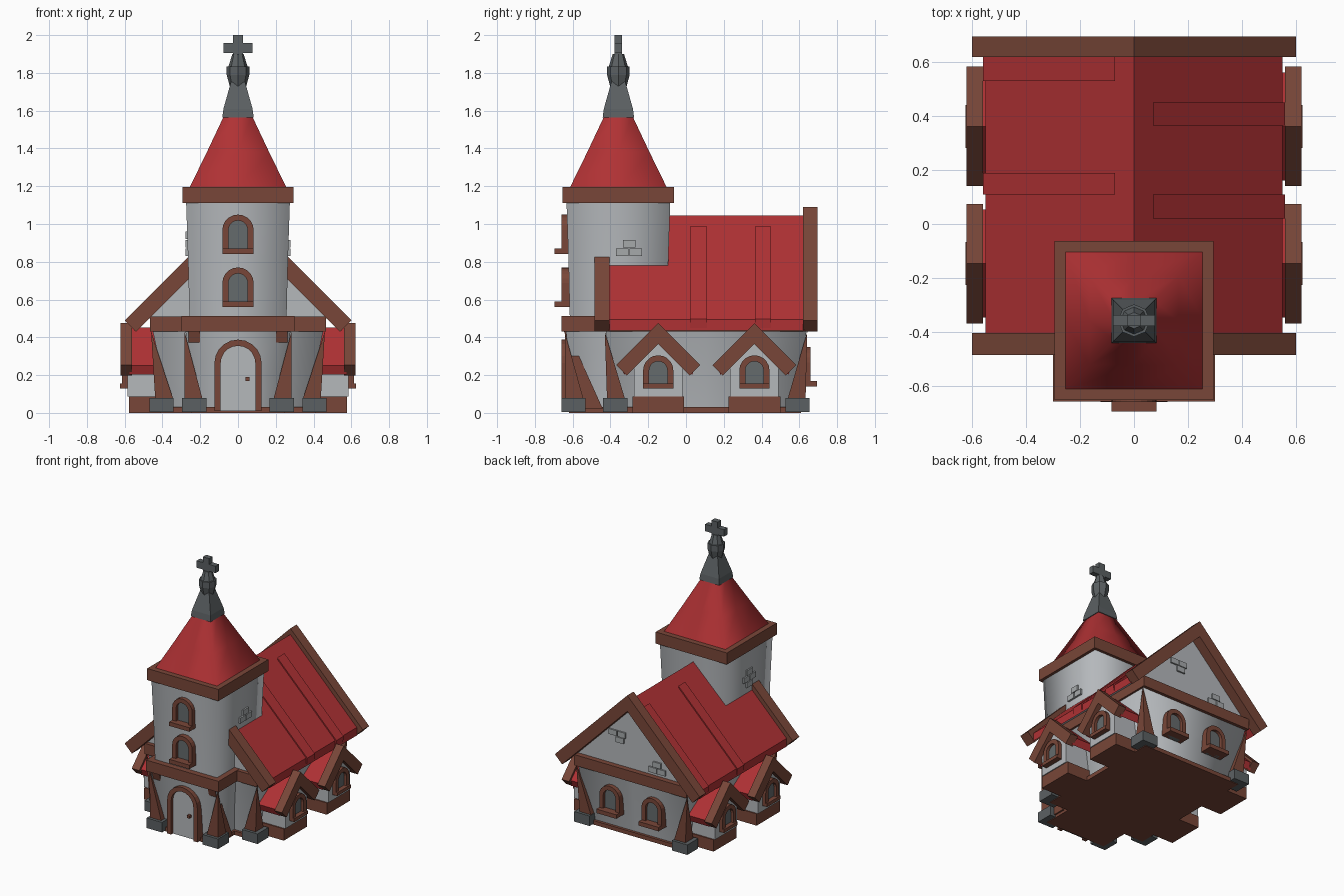
import bpy, bmesh
from math import pi, cos, sin
from mathutils import Matrix

cube = bpy.data.objects.get("Cube")
if cube:
    bpy.data.objects.remove(cube, do_unlink=True)


def material(name, r, g, b):
    m = bpy.data.materials.new(name)
    m.use_nodes = True
    m.diffuse_color = (r, g, b, 1)
    m.node_tree.nodes["Principled BSDF"].inputs["Base Color"].default_value = (r, g, b, 1)
    return m


PLASTER = material("pale plaster", .46, .48, .50)
TIMBER = material("brown timber", .19, .062, .04)
TILE = material("red roof", .43, .031, .034)
STONE = material("dark stone", .105, .118, .124)
GLASS = material("grey glass", .13, .145, .15)
BRICK = material("light brick", .38, .40, .41)


def finish(name, bm, mat, matrix=None, smooth=False):
    bmesh.ops.recalc_face_normals(bm, faces=bm.faces)
    for f in bm.faces:
        f.smooth = smooth and abs(f.normal.z) < .95
    me = bpy.data.meshes.new(name)
    bm.to_mesh(me)
    bm.free()
    me.materials.append(mat)
    ob = bpy.data.objects.new(name, me)
    bpy.context.collection.objects.link(ob)
    if matrix:
        ob.matrix_world = matrix
    return ob


def prism(name, profile, lo, hi, mat, axis="y", matrix=None):
    """Extrude a (horizontal, z) profile along x or y."""
    bm = bmesh.new()
    rings = [[bm.verts.new((a, t, z) if axis == "y" else (t, a, z)) for a, z in profile]
             for t in (lo, hi)]
    bm.faces.new(rings[0])
    bm.faces.new(rings[1])
    for i in range(len(profile)):
        bm.faces.new((rings[0][i - 1], rings[0][i], rings[1][i], rings[1][i - 1]))
    return finish(name, bm, mat, matrix)


def box(name, x, y, z, mat, matrix=None):
    rect = [(x[0], z[0]), (x[1], z[0]), (x[1], z[1]), (x[0], z[1])]
    return prism(name, rect, y[0], y[1], mat, "y", matrix)


def loft(name, rings, mat, smooth=False):
    """Rings are (z, half width, y front, y back); each side has a midpoint."""
    bm = bmesh.new()
    loops = []
    for z, w, y0, y1 in rings:
        c = (y0 + y1) / 2
        pts = [(-w, y0), (0, y0), (w, y0), (w, c), (w, y1), (0, y1), (-w, y1), (-w, c)]
        loops.append([bm.verts.new((x, y, z)) for x, y in pts])
    for a, b in zip(loops, loops[1:]):
        for i in range(8):
            bm.faces.new((a[i - 1], a[i], b[i], b[i - 1]))
    bm.faces.new(loops[0])
    bm.faces.new(loops[-1])
    return finish(name, bm, mat, smooth=smooth)


def chevron(ridge, reach, drop, cut=0, mid=0):
    """Inverted V profile with 45 degree slopes; cut slants the lower ends."""
    low = reach - cut
    return [(mid, ridge), (mid + reach, ridge - reach), (mid + low, ridge - drop - low),
            (mid, ridge - drop), (mid - low, ridge - drop - low), (mid - reach, ridge - reach)]


def arch(w, z0, z1, n=10):
    zc = z1 - w
    return [(w, z0)] + [(w * cos(pi * i / n), zc + w * sin(pi * i / n))
                        for i in range(n + 1)] + [(-w, z0)]


def facing(x, y, turns):
    return Matrix.Translation((x, y, 0)) @ Matrix.Rotation(turns * pi / 2, 4, "Z")


def opening(name, m, w, z0, z1, thick, fill, sill=True):
    """Arched frame on a wall whose outward direction is local -y."""
    prism(name + "_frame", arch(w, z0, z1) + arch(w - thick, z0, z1 - thick)[::-1],
          -.03, .04, TIMBER, "y", m)
    prism(name + "_pane", arch(w - thick, z0, z1 - thick), -.008, .04, fill, "y", m)
    if sill:
        box(name + "_sill", (-w, w), (-.065, .03), (z0, z0 + .03), TIMBER, m)


def bricks(name, m, u, z, rows):
    for r, row in enumerate(rows):
        for c in row:
            h = z + r * .045
            box(name, (u + c - .033, u + c + .033), (-.012, .03), (h, h + .04), BRICK, m)


def spike(name, apex, base, half):
    bm = bmesh.new()
    tip = bm.verts.new(apex)
    ring = [bm.verts.new((base[0] + sx * half, base[1] + sy * half, base[2]))
            for sx, sy in ((-1, -1), (1, -1), (1, 1), (-1, 1))]
    bm.faces.new(ring)
    for i in range(4):
        bm.faces.new((ring[i - 1], ring[i], tip))
    finish(name, bm, TIMBER)


# Nave walls, floor, band and gables
box("nave_floor", (-.41, .41), (-.4, .61), (0, .03), TIMBER)
loft("nave_wall", [(.03, .38, -.38, .59), (.22, .405, -.40, .61), (.45, .455, -.425, .64)],
     PLASTER, True)
box("nave_band", (-.465, .465), (-.44, .66), (.43, .51), TIMBER)
prism("gable_wall", [(-.48, .5), (.48, .5), (0, .99)], -.41, .62, PLASTER)

# Nave roof with raised planks and barge boards
prism("nave_roof", chevron(1.045, .55, .06), -.41, .63, TILE)
for side, y0, y1 in ((1, .02, .11), (1, .365, .45), (-1, .11, .19), (-1, .53, .62)):
    prism("roof_plank", [(side * .07, .987), (side * .56, .497), (side * .555, .45),
                         (side * .07, .935)], y0, y1, TILE)
prism("front_barge_board", chevron(1.09, .6, .12, .06), -.485, -.405, TIMBER)
prism("back_barge_board", chevron(1.09, .6, .12, .06), .62, .695, TIMBER)

# Tower
TY = -.358
box("tower_floor", (-.25, .25), (-.62, -.38), (0, .03), TIMBER)
loft("tower_lower_wall", [(z, h, TY - h, TY + h) for z, h in
                          ((.03, .235), (.2, .25), (.45, .28))], PLASTER, True)
box("tower_band", (-.3, .3), (-.658, -.3), (.43, .512), TIMBER)
loft("tower_upper_wall", [(z, h, TY - h, TY + h) for z, h in
                          ((.5, .257), (.8, .264), (1.13, .275))], PLASTER, True)
box("tower_cornice", (-.295, .295), (TY - .295, TY + .295), (1.11, 1.197), TIMBER)
loft("tower_roof", [(z, h, TY - h, TY + h) for z, h in
                    ((1.19, .258), (1.38, .165), (1.575, .073))], TILE, True)

# Stone spire and cross
loft("spire_base", [(z, h, TY - h, TY + h) for z, h in
                    ((1.565, .083), (1.61, .077), (1.77, .032))], STONE)
bm = bmesh.new()
for z0, z1, r0, r1 in ((1.66, 1.79, .025, .06), (1.79, 1.835, .06, .06), (1.835, 1.9, .05, .03)):
    bmesh.ops.create_cone(bm, cap_ends=True, segments=8, radius1=r0, radius2=r1, depth=z1 - z0,
                          matrix=Matrix.Translation((0, TY, (z0 + z1) / 2)))
finish("spire_knob", bm, STONE)
box("cross_post", (-.026, .026), (TY - .02, TY + .02), (1.86, 2), STONE)
box("cross_arm", (-.078, .078), (TY - .02, TY + .02), (1.905, 1.957), STONE)

# Door and windows
front = facing(0, -.63, 0)
opening("door", front, .125, .01, .388, .033, PLASTER, False)
box("door_handle", (.04, .06), (-.03, 0), (.17, .19), TIMBER, front)
for z in (.56, .84):
    opening("tower_window", front, .083, z, z + .21, .032, GLASS)
for x in (-.175, .175):
    opening("back_window", facing(x, .628, 2), .083, .14, .35, .032, GLASS)

# Corner stones and tapered corner posts
for s in (-1, 1):
    for x, y, px, py, top in ((.232, -.595, .235, -.59, (.283, -.642, .43)),
                              (.405, -.375, .39, -.37, (.46, -.43, .43)),
                              (.405, .59, .39, .585, (.46, .642, .43))):
        box("corner_stone", (s * x - .064, s * x + .064), (y - .064, y + .064), (.005, .08), STONE)
        spike("corner_post", (s * top[0], top[1], top[2]), (s * px, py, .07), .048)
    brace = prism("tower_brace", [(-.645, .43), (-.625, .43), (-.44, .02), (-.53, .02)],
                  s * .2, s * .262, TIMBER, "x")

# Side dormers
for s in (-1, 1):
    for y in (-.147, .362):
        a, b = .137, .128
        box("dormer_base", (min(s * .3, s * .578), max(s * .3, s * .578)),
            (y - a, y + a), (0, .088), TIMBER)
        prism("dormer_wall", [(y - b, .088), (y + b, .088), (y + b, .28), (y, .40), (y - b, .28)],
              s * .3, s * .585, PLASTER, "x")
        prism("dormer_roof", chevron(.452, .2, .07, .02, y), s * .36, s * .575, TILE, "x")
        prism("dormer_barge_board", chevron(.475, .222, .11, .055, y),
              s * .56, s * .622, TIMBER, "x")
        opening("dormer_window", facing(s * .583, y, s), .08, .13, .305, .032, GLASS, False)
        box("dormer_sill", (-.08, .08), (-.042, .03), (.13, .155), TIMBER, facing(s * .583, y, s))

# Exposed brick patches
pair = ((-.036, .036), (0,))
bricks("tower_brick", facing(.267, TY, 1), .057, .83, pair)
bricks("tower_brick", facing(-.267, TY, -1), 0, .83, ((0,), (-.036, .036), (0,)))
bricks("gable_brick", facing(0, .62, 2), -.13, .68, ((.02,), (-.036, .036)))
bricks("gable_brick", facing(0, .62, 2), .2, .53, pair)
